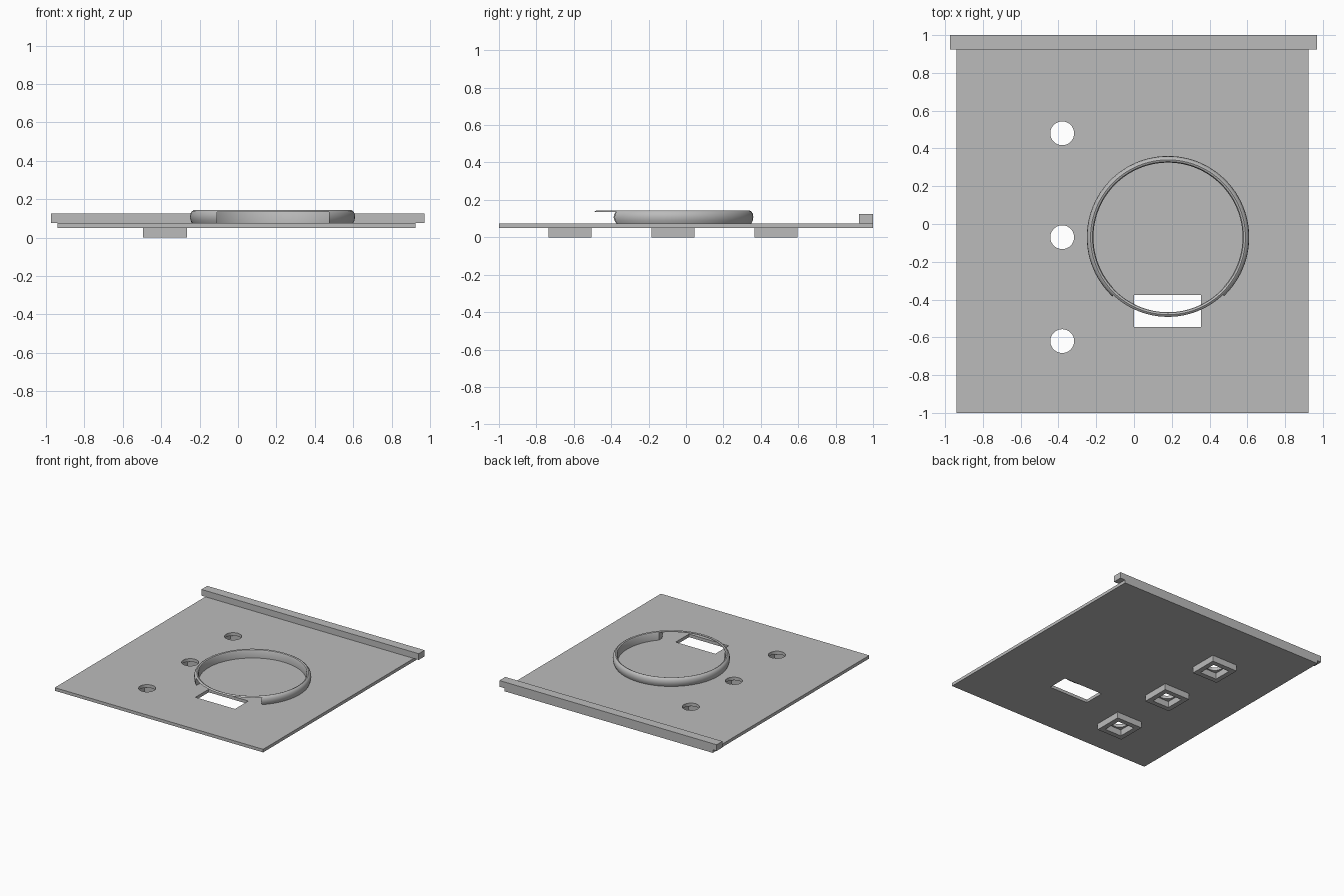
import bpy, bmesh
from math import radians, tau
from mathutils import Vector

cube = bpy.data.objects.get("Cube")
if cube:
    bpy.data.objects.remove(cube)

grey = bpy.data.materials.new("plain grey")
grey.use_nodes = True
colour = (0.5, 0.5, 0.5, 1)
grey.diffuse_color = colour
grey.node_tree.nodes["Principled BSDF"].inputs["Base Color"].default_value = colour


def make(name, bm):
    bmesh.ops.recalc_face_normals(bm, faces=bm.faces)
    mesh = bpy.data.meshes.new(name)
    bm.to_mesh(mesh)
    bm.free()
    mesh.materials.append(grey)
    obj = bpy.data.objects.new(name, mesh)
    bpy.context.collection.objects.link(obj)
    return obj


def box(name, x, y, z):
    bm = bmesh.new()
    bmesh.ops.create_cube(bm, size=1)
    for v in bm.verts:
        v.co = [(a + b) / 2 + c * (b - a) for (a, b), c in zip((x, y, z), v.co)]
    return make(name, bm)


def cylinder(name, x, y, z, radius, height):
    bm = bmesh.new()
    bmesh.ops.create_cone(bm, cap_ends=True, segments=48, radius1=radius,
                          radius2=radius, depth=height)
    bmesh.ops.translate(bm, verts=bm.verts, vec=(x, y, z))
    return make(name, bm)


def select(obj):
    bpy.ops.object.select_all(action='DESELECT')
    obj.select_set(True)
    bpy.context.view_layer.objects.active = obj


def cut(obj, cutter):
    mod = obj.modifiers.new("cut", 'BOOLEAN')
    mod.operation = 'DIFFERENCE'
    mod.solver = 'EXACT'
    mod.object = cutter
    select(obj)
    bpy.ops.object.modifier_apply(modifier=mod.name)
    bpy.data.objects.remove(cutter)


BASE, TOP = 0.05, 0.075
BOSS_X, BOSS_YS = -0.38, (-0.62, -0.07, 0.48)

# Base plate with a rectangular slot and three round holes
plate = box("base_plate", (-0.94, 0.925), (-1, 1), (BASE, TOP))
cut(plate, box("slot_cutter", (0, 0.355), (-0.545, -0.375), (0, 0.1)))
for y in BOSS_YS:
    cut(plate, cylinder("hole_cutter", BOSS_X, y, 0.06, 0.063, 0.1))

# Raised bar along the back edge
box("back_bar", (-0.975, 0.97), (0.925, 1), (TOP, 0.125))

# Square sockets under the round holes
for label, y in zip(("front", "middle", "back"), BOSS_YS):
    def square(half):
        return (BOSS_X - half, BOSS_X + half), (y - half, y + half)
    socket = box(label + "_socket", *square(0.115), (0, BASE))
    cut(socket, box("socket_cutter", *square(0.075), (-0.1, 0.1)))

# Bulged ring, spun from its wall section
section = [(0.395, 0.075), (0.42, 0.075), (0.427, 0.09), (0.43, 0.108),
           (0.427, 0.126), (0.419, 0.138), (0.41, 0.143), (0.4, 0.139), (0.395, 0.13)]
centre = Vector((0.18, -0.07, 0))
bm = bmesh.new()
verts = [bm.verts.new(centre + Vector((r, 0, z))) for r, z in section]
edges = [bm.edges.new((verts[i - 1], verts[i])) for i in range(len(verts))]
bmesh.ops.spin(bm, geom=verts + edges, cent=centre, axis=(0, 0, 1),
               angle=tau, steps=96, use_merge=True)
bmesh.ops.remove_doubles(bm, verts=bm.verts, dist=0.0005)
ring = make("ring", bm)

# Opening under the front of the ring, leaving a thin bridge
cut(ring, box("opening_cutter", (-0.11, 0.475), (-0.7, -0.3), (0, 0.134)))

for obj in (ring, plate):
    select(obj)
    bpy.ops.object.shade_smooth_by_angle(angle=radians(35))
